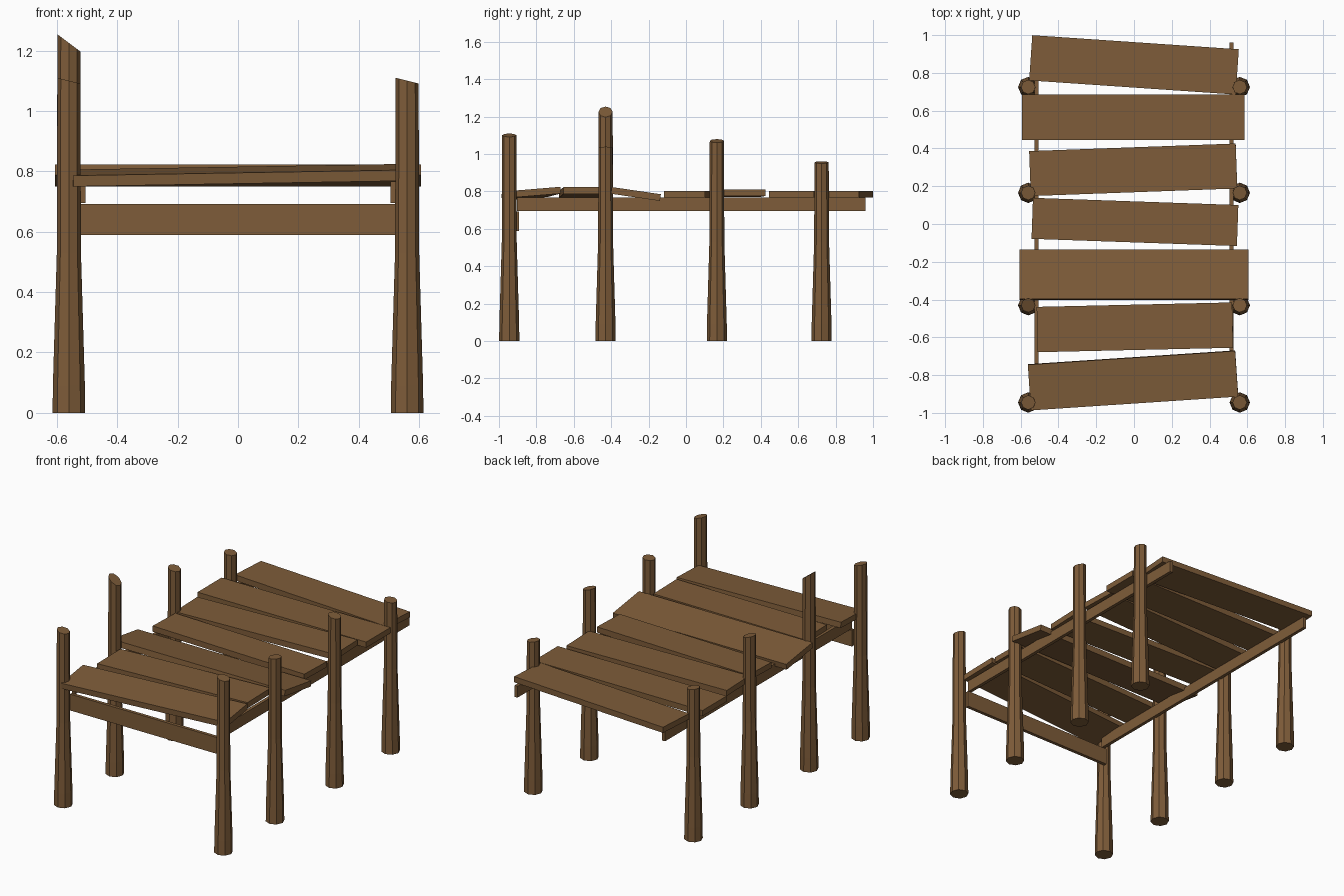
import bpy, bmesh, math
from mathutils import Euler

if "Cube" in bpy.data.objects:
    bpy.data.objects.remove(bpy.data.objects["Cube"])

wood = bpy.data.materials.new("weathered brown wood")
wood.diffuse_color = (0.21, 0.108, 0.041, 1)
wood.use_nodes = True
wood.node_tree.nodes["Principled BSDF"].inputs["Base Color"].default_value = wood.diffuse_color


def finish(bm, name):
    bmesh.ops.recalc_face_normals(bm, faces=bm.faces)
    me = bpy.data.meshes.new(name)
    bm.to_mesh(me)
    bm.free()
    me.materials.append(wood)
    ob = bpy.data.objects.new(name, me)
    bpy.context.collection.objects.link(ob)
    return ob


def board(name, loc, size, rot=(0, 0, 0)):
    bm = bmesh.new()
    bmesh.ops.create_cube(bm, size=1)
    bmesh.ops.scale(bm, vec=size, verts=bm.verts)
    ob = finish(bm, name)
    ob.location = loc
    ob.rotation_euler = Euler(rot)
    return ob


def post(name, x, y, top, slope, r_top=0.038, sides=8):
    """Tapered octagonal pile; slope tilts the sawn top along x."""
    bm = bmesh.new()
    rings = []
    for z, r in ((0, 0.054), (0.09, 0.053), (0.53, 0.040), (top, r_top)):
        ring = []
        for i in range(sides):
            a = math.tau * i / sides
            dx, dy = r * math.cos(a), r * math.sin(a)
            ring.append(bm.verts.new((x + dx, y + dy, z + (slope * dx if z == top else 0))))
        rings.append(ring)
    for lo, hi in zip(rings, rings[1:]):
        for i in range(sides):
            j = (i + 1) % sides
            bm.faces.new((lo[i], lo[j], hi[j], hi[i]))
    bm.faces.new(rings[0][::-1])
    bm.faces.new(rings[-1])
    finish(bm, name)


# Piles in two rows: y, left top, left slope, right top, right slope
for i, (y, zl, sl, zr, sr) in enumerate((
        (-0.945, 1.10, -0.25, 1.10, -0.25),
        (-0.43, 1.225, -0.75, 1.035, 0.1),
        (0.165, 1.07, -0.25, 1.07, -0.25),
        (0.725, 0.955, -0.15, 0.955, -0.15))):
    post(f"left_post_{i}", -0.56, y, zl, sl)
    post(f"right_post_{i}", 0.56, y, zr, sr)

# Side stringers and front cross board
for side, s in (("left", -1), ("right", 1)):
    board(f"{side}_stringer", (s * 0.516, 0.028, 0.731), (0.021, 1.865, 0.072))
board("front_cross_board", (0, -0.903, 0.64), (1.07, 0.021, 0.103))

# Deck planks: x, y, top z, length, width, pitch (rad), roll (rad), yaw (deg)
planks = (
    (-0.005, -0.828, 0.805, 1.10, 0.243, 0.082, -0.017, 3.8),
    (0.005, -0.547, 0.812, 1.035, 0.240, 0.0, -0.02, 1.3),
    (0.0, -0.268, 0.804, 1.213, 0.265, -0.145, 0.0, 0.0),
    (0.005, 0.011, 0.802, 1.088, 0.217, 0.0, 0.0, -2.0),
    (-0.004, 0.287, 0.808, 1.094, 0.238, 0.0, -0.006, 2.1),
    (-0.004, 0.564, 0.802, 1.18, 0.241, 0.0, 0.0, 0.0),
    (0.0, 0.8425, 0.802, 1.096, 0.240, 0.0, 0.0, -3.9),
)
T = 0.036
for i, (x, y, z, l, w, pitch, roll, yaw) in enumerate(planks):
    board(f"deck_plank_{i}", (x, y, z - T / 2), (l, w, T), (pitch, roll, math.radians(yaw)))
